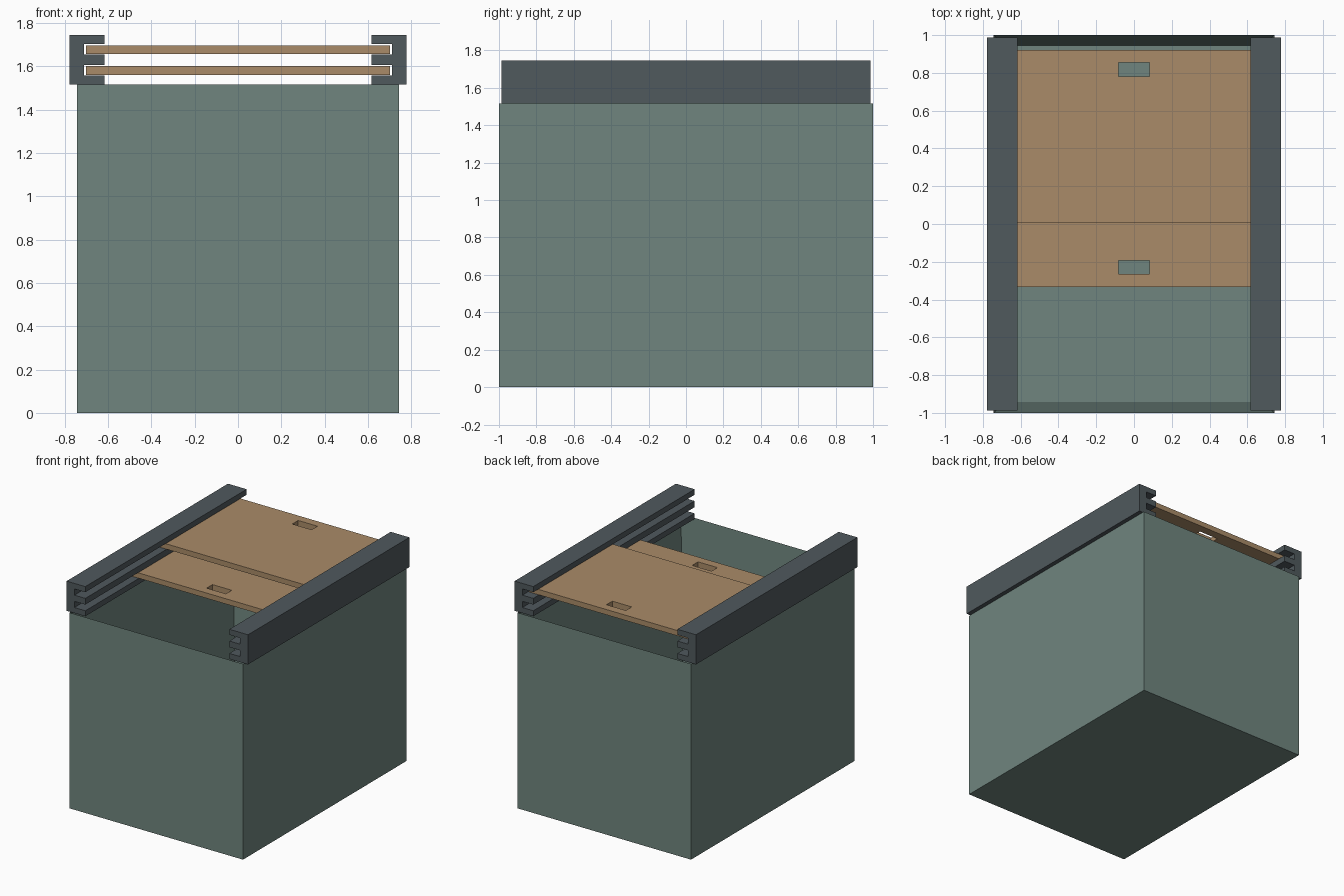
import bpy, bmesh

if "Cube" in bpy.data.objects:
    bpy.data.objects.remove(bpy.data.objects["Cube"])

def material(name, color):
    m = bpy.data.materials.new(name)
    m.diffuse_color = (*color, 1)
    m.use_nodes = True
    m.node_tree.nodes["Principled BSDF"].inputs["Base Color"].default_value = m.diffuse_color
    return m

GREEN = material("painted_green", (0.16, 0.235, 0.21))
DARK = material("dark_rail", (0.08, 0.10, 0.11))
WOOD = material("wood", (0.40, 0.26, 0.14))

def prism(name, loops, vec, mat):
    """Extrude a profile; a second loop of equal length makes a through hole."""
    bm = bmesh.new()
    vec_loops = []
    for loop in loops:
        lo = [bm.verts.new(p) for p in loop]
        hi = [bm.verts.new([a + b for a, b in zip(p, vec)]) for p in loop]
        vec_loops.append((lo, hi))
        for i in range(len(lo)):
            j = (i + 1) % len(lo)
            bm.faces.new((lo[i], lo[j], hi[j], hi[i]))
    for side in (0, 1):
        outer = vec_loops[0][side]
        if len(loops) == 1:
            bm.faces.new(outer)
        else:
            inner = vec_loops[1][side]
            for i in range(len(outer)):
                j = (i + 1) % len(outer)
                bm.faces.new((outer[i], outer[j], inner[j], inner[i]))
    bmesh.ops.recalc_face_normals(bm, faces=bm.faces)
    me = bpy.data.meshes.new(name)
    bm.to_mesh(me)
    bm.free()
    me.materials.append(mat)
    ob = bpy.data.objects.new(name, me)
    bpy.context.collection.objects.link(ob)
    return ob

def rect(x0, x1, y0, y1, z):
    return [(x0, y0, z), (x1, y0, z), (x1, y1, z), (x0, y1, z)]

# open box: inset the top face and push it down to the floor
H, WALL = 1.515, 0.083
box = prism("box", [rect(-0.743, 0.743, -1, 1, 0)], (0, 0, H), GREEN)
bm = bmesh.new()
bm.from_mesh(box.data)
top = max(bm.faces, key=lambda f: f.calc_center_median().z)
bmesh.ops.inset_region(bm, faces=[top], thickness=WALL)
for v in top.verts:
    v.co.z = WALL
bm.to_mesh(box.data)
bm.free()

# double-grooved rails, one per side
IN, GROOVE, OUT = 0.617, 0.71, 0.777
profile = [(OUT, H), (OUT, 1.745), (IN, 1.745),
           (IN, 1.702), (GROOVE, 1.702), (GROOVE, 1.654), (IN, 1.654),
           (IN, 1.606), (GROOVE, 1.606), (GROOVE, 1.558), (IN, 1.558), (IN, H)]
for side, s in (("left", -1), ("right", 1)):
    prism(side + "_rail", [[(s * x, -0.987, z) for x, z in profile]],
          (0, 1.974, 0), DARK)

# sliding lids with finger slots
for name, y0, y1, slot, z in (("upper_lid", 0.005, 0.92, 0.818, 1.656),
                              ("lower_lid", -0.333, 0.582, -0.23, 1.56)):
    prism(name, [rect(-0.702, 0.702, y0, y1, z),
                 rect(-0.083, 0.083, slot - 0.036, slot + 0.036, z)],
          (0, 0, 0.041), WOOD)
